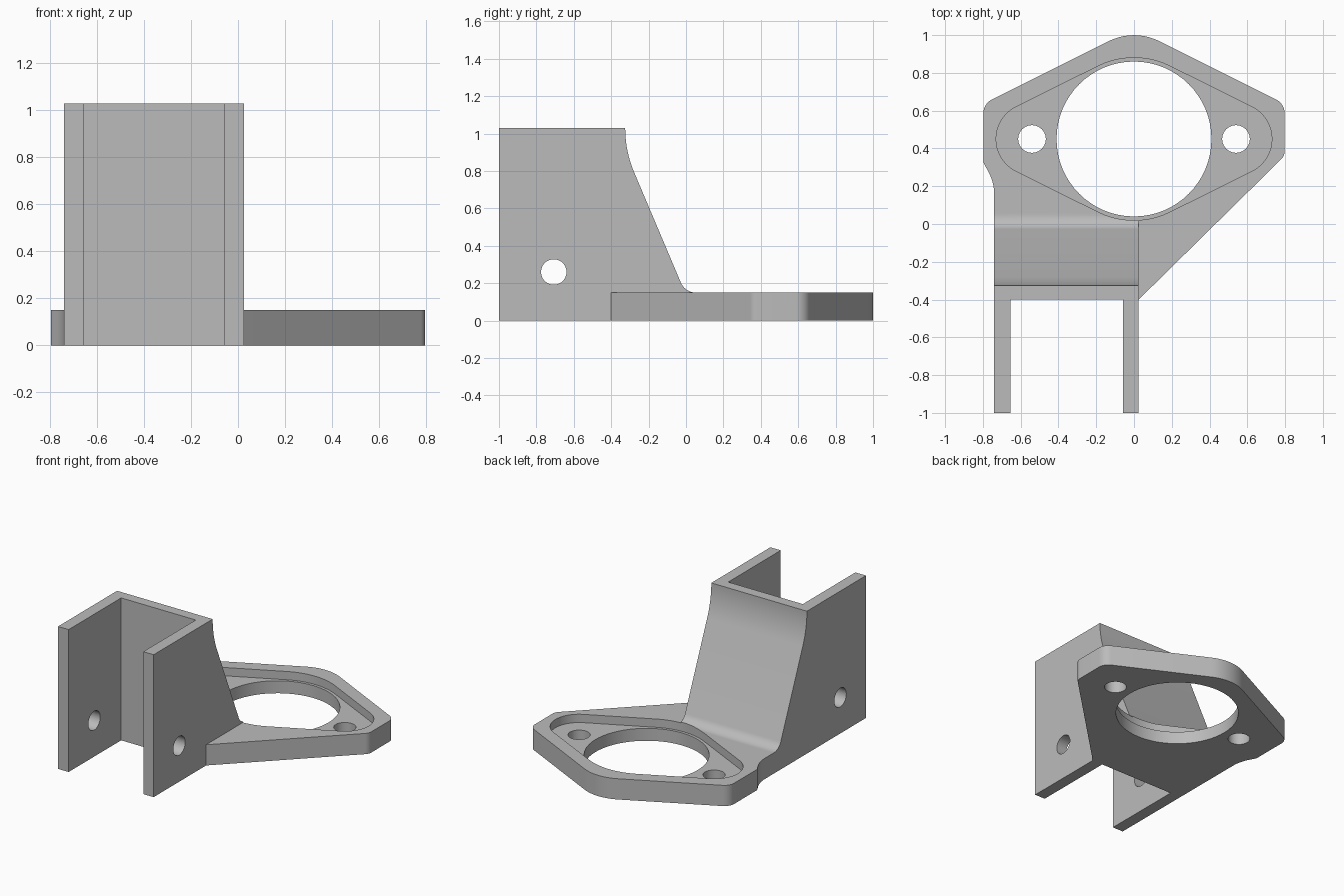
import bpy, bmesh, math
from mathutils import Vector, Matrix

if "Cube" in bpy.data.objects:
    bpy.data.objects.remove(bpy.data.objects["Cube"], do_unlink=True)

grey = bpy.data.materials.new("plain grey")
grey.use_nodes = True
COLOUR = (0.5, 0.5, 0.5, 1)
grey.diffuse_color = COLOUR
grey.node_tree.nodes["Principled BSDF"].inputs["Base Color"].default_value = COLOUR

T = 0.15                   # plate thickness
HOLE_Y = 0.45              # centre of the big opening
X0, X1 = -0.74, 0.025      # outer sides of the channel
UPRIGHT = Matrix(((0, 0, 1), (1, 0, 0), (0, 1, 0))).to_4x4()  # profile in y, z


def rounded(corners, steps=10):
    """Outline from (x, y, radius) corners."""
    out, n = [], len(corners)
    for i, (x, y, r) in enumerate(corners):
        p = Vector((x, y))
        if r == 0:
            out.append(p)
            continue
        a = (Vector(corners[i - 1][:2]) - p).normalized()
        b = (Vector(corners[(i + 1) % n][:2]) - p).normalized()
        half = a.angle(b) / 2
        centre = p + (a + b).normalized() * r / math.sin(half)
        start = p + a * r / math.tan(half) - centre
        end = p + b * r / math.tan(half) - centre
        turn = math.atan2(start.x * end.y - start.y * end.x, start.dot(end))
        for k in range(steps + 1):
            out.append(centre + Matrix.Rotation(turn * k / steps, 2) @ start)
    return out


def circle(x, y, r, n=64, start=0, sweep=2 * math.pi, closed=False):
    return [Vector((x + r * math.cos(start + sweep * k / n),
                    y + r * math.sin(start + sweep * k / n)))
            for k in range(n + closed)]


def prism(name, outline, low, high, frame=Matrix.Identity(4)):
    bm = bmesh.new()
    face = bm.faces.new([bm.verts.new((p.x, p.y, low)) for p in outline])
    top = bmesh.ops.extrude_face_region(bm, geom=[face])["geom"]
    verts = [v for v in top if isinstance(v, bmesh.types.BMVert)]
    bmesh.ops.translate(bm, vec=(0, 0, high - low), verts=verts)
    bm.transform(frame)
    bmesh.ops.recalc_face_normals(bm, faces=bm.faces)
    mesh = bpy.data.meshes.new(name)
    bm.to_mesh(mesh)
    bm.free()
    mesh.materials.append(grey)
    obj = bpy.data.objects.new(name, mesh)
    bpy.context.collection.objects.link(obj)
    return obj


def combine(target, other, operation):
    mod = target.modifiers.new(operation.lower(), "BOOLEAN")
    mod.operation, mod.object, mod.solver = operation, other, "EXACT"
    bpy.context.view_layer.objects.active = target
    bpy.ops.object.modifier_apply(modifier=mod.name)
    bpy.data.objects.remove(other, do_unlink=True)


# Channel: side profile with a sloping back, hollowed from the front
bracket = prism("mounting_bracket", rounded([
    (-1, 0, 0), (0.06, 0, 0), (0.06, T, 0), (-0.005, T, 0.085),
    (-0.325, 0.906, 0.6), (-0.325, 1.03, 0), (-1, 1.03, 0)]), X0, X1, UPRIGHT)
slot = [Vector(p) for p in ((-0.655, -1.2), (-0.058, -1.2), (-0.058, -0.4), (-0.655, -0.4))]
combine(bracket, prism("slot_cutter", slot, -0.2, 1.3), "DIFFERENCE")

# Flange plate
plate = prism("flange_plate", rounded([
    (X1, -0.4, 0), (0.797, 0.36, 0.06), (0.797, 0.637, 0.08), (0, 1.035, 0.3),
    (-0.797, 0.637, 0.08), (-0.797, 0.325, 0.03), (X0, 0.22, 0.26),
    (X0, -0.4, 0)]), 0, T)
combine(bracket, plate, "UNION")

# Shallow recess wrapped round the opening and the two bolt holes
R, r, d = 0.43, 0.19, 0.54
tilt = math.acos((R - r) / d)
recess = []
for x, rad, start, end in ((d, r, -tilt, tilt), (0, R, tilt, math.pi - tilt),
                           (-d, r, math.pi - tilt, math.pi + tilt),
                           (0, R, math.pi + tilt, 2 * math.pi - tilt)):
    recess += circle(x, HOLE_Y, rad, 20, start, end - start, closed=True)
recess = [p for i, p in enumerate(recess) if (p - recess[i - 1]).length > 1e-4]
combine(bracket, prism("recess_cutter", recess, T - 0.06, 0.4), "DIFFERENCE")

# Opening and bolt holes
for x, rad in ((0, 0.41), (-d, 0.073), (d, 0.073)):
    combine(bracket, prism("hole_cutter", circle(x, HOLE_Y, rad), -0.2, 0.4), "DIFFERENCE")
for z in (0.26, 0.775):
    combine(bracket, prism("side_hole_cutter", circle(-0.707, z, 0.068, 40),
                           -1, 0.3, UPRIGHT), "DIFFERENCE")

bpy.ops.object.select_all(action="DESELECT")
bracket.select_set(True)
bpy.context.view_layer.objects.active = bracket
bpy.ops.object.shade_smooth_by_angle(angle=math.radians(25))
